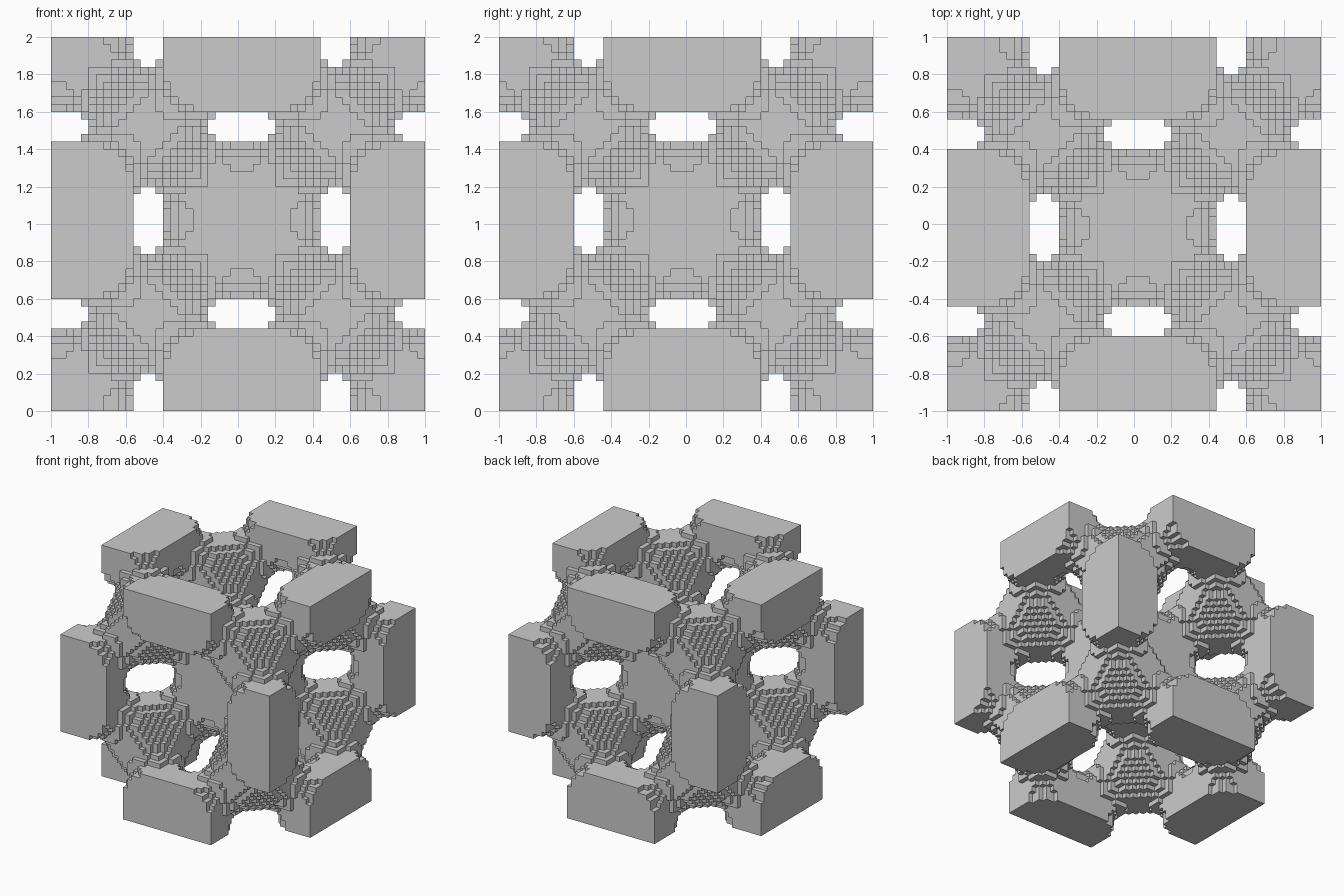
import bpy
from math import cos, pi

if "Cube" in bpy.data.objects:
    bpy.data.objects.remove(bpy.data.objects["Cube"])

N = 50            # voxels per side
S = 2.0 / N       # voxel size

# One period of the wave, sampled at the voxel indices
C1 = [cos(2 * pi * i / N) for i in range(N)]
C2 = [cos(4 * pi * i / N) for i in range(N)]


def is_solid(i, j, k):
    """Periodic F-RD minimal surface: cubes joined at their corners."""
    j = N - 1 - j  # the sampling runs from back to front in y
    a, b, c = C2[i], C2[j], C2[k]
    return 4 * C1[i] * C1[j] * C1[k] - (a * b + b * c + c * a) < 0


solid = {(i, j, k) for i in range(N) for j in range(N) for k in range(N)
         if is_solid(i, j, k)}

# Skin of the voxel lattice: one quad per exposed voxel side
index, verts, faces = {}, [], []


def corner(p):
    if p not in index:
        index[p] = len(verts)
        verts.append((p[0] * S - 1, p[1] * S - 1, p[2] * S))
    return index[p]


for cell in sorted(solid):
    for axis in range(3):
        u, v = (axis + 1) % 3, (axis + 2) % 3
        for side in (0, 1):
            near = list(cell)
            near[axis] += 2 * side - 1
            if tuple(near) in solid:
                continue
            quad = []
            for du, dv in ((0, 0), (1, 0), (1, 1), (0, 1)):
                p = list(cell)
                p[axis] += side
                p[u] += du
                p[v] += dv
                quad.append(corner(tuple(p)))
            faces.append(quad if side else quad[::-1])

mesh = bpy.data.meshes.new("voxel_lattice")
mesh.from_pydata(verts, [], faces)
mesh.update()
lattice = bpy.data.objects.new("voxel_lattice", mesh)
bpy.context.collection.objects.link(lattice)
